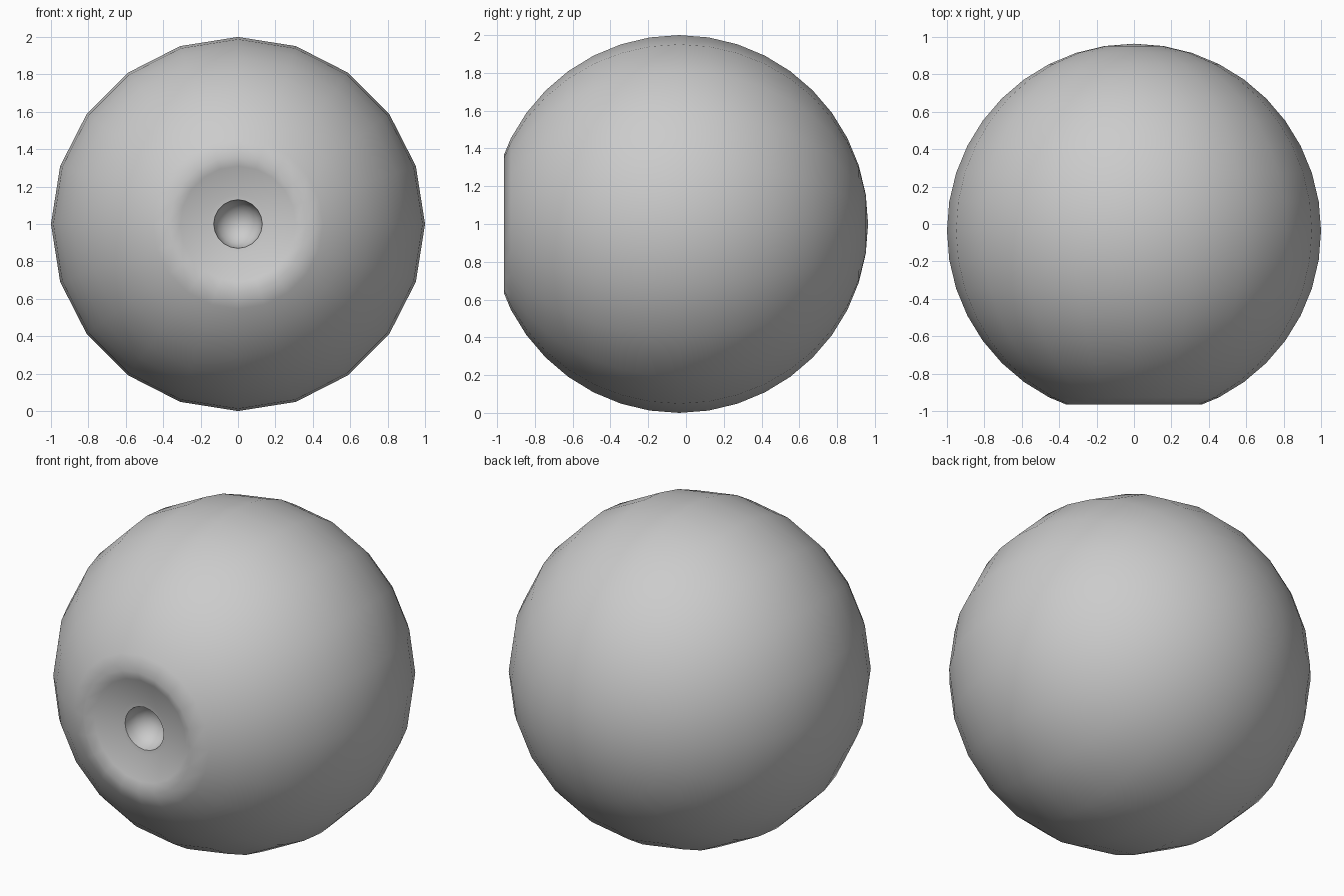
import bpy, bmesh
from math import sin, cos, pi, radians

if "Cube" in bpy.data.objects:
    bpy.data.objects.remove(bpy.data.objects["Cube"])

SEG = 20        # sides around the front-back axis
CY = -0.036     # sphere centre, so the body is centred on y
RIM_Y = 0.928   # forward distance of the dish rim from the centre
HOLE_R = 0.13


def revolve(name, profile):
    """Spin (radius, forward distance) points around the front-back axis."""
    bm = bmesh.new()
    rings = []
    for r, f in profile:
        n = 1 if r < 1e-6 else SEG
        rings.append([bm.verts.new((r * sin(2 * pi * i / SEG), CY - f,
                                    1 + r * cos(2 * pi * i / SEG)))
                      for i in range(n)])
    for a, b in zip(rings, rings[1:]):
        for i in range(SEG):
            j = (i + 1) % SEG
            quad = [a[i % len(a)], a[j % len(a)], b[j % len(b)], b[i % len(b)]]
            bm.faces.new(list(dict.fromkeys(quad)))
    bmesh.ops.recalc_face_normals(bm, faces=bm.faces)
    me = bpy.data.meshes.new(name)
    bm.to_mesh(me)
    bm.free()
    ob = bpy.data.objects.new(name, me)
    bpy.context.collection.objects.link(ob)
    bpy.ops.object.select_all(action='DESELECT')
    ob.select_set(True)
    bpy.context.view_layer.objects.active = ob
    bpy.ops.object.shade_smooth_by_angle(angle=radians(55))
    return ob


# ball: from the back pole to the last ring before the front cut
profile = [(sin(radians(9 * k)), -cos(radians(9 * k))) for k in range(18)]
profile[0] = (0, -1)

# dish: the cut-off front cap mirrored inward
profile.append((0.365, RIM_Y))
for deg in (18, 9):
    profile.append((sin(radians(deg)), 2 * RIM_Y - cos(radians(deg))))
hole_y = 0.866
profile.append((HOLE_R, hole_y))

# pupil: round pit in the middle of the dish
for k in range(1, 6):
    t = radians(18 * k)
    profile.append((HOLE_R * cos(t) if k < 5 else 0, hole_y - HOLE_R * sin(t)))

revolve("eyeball", profile)
